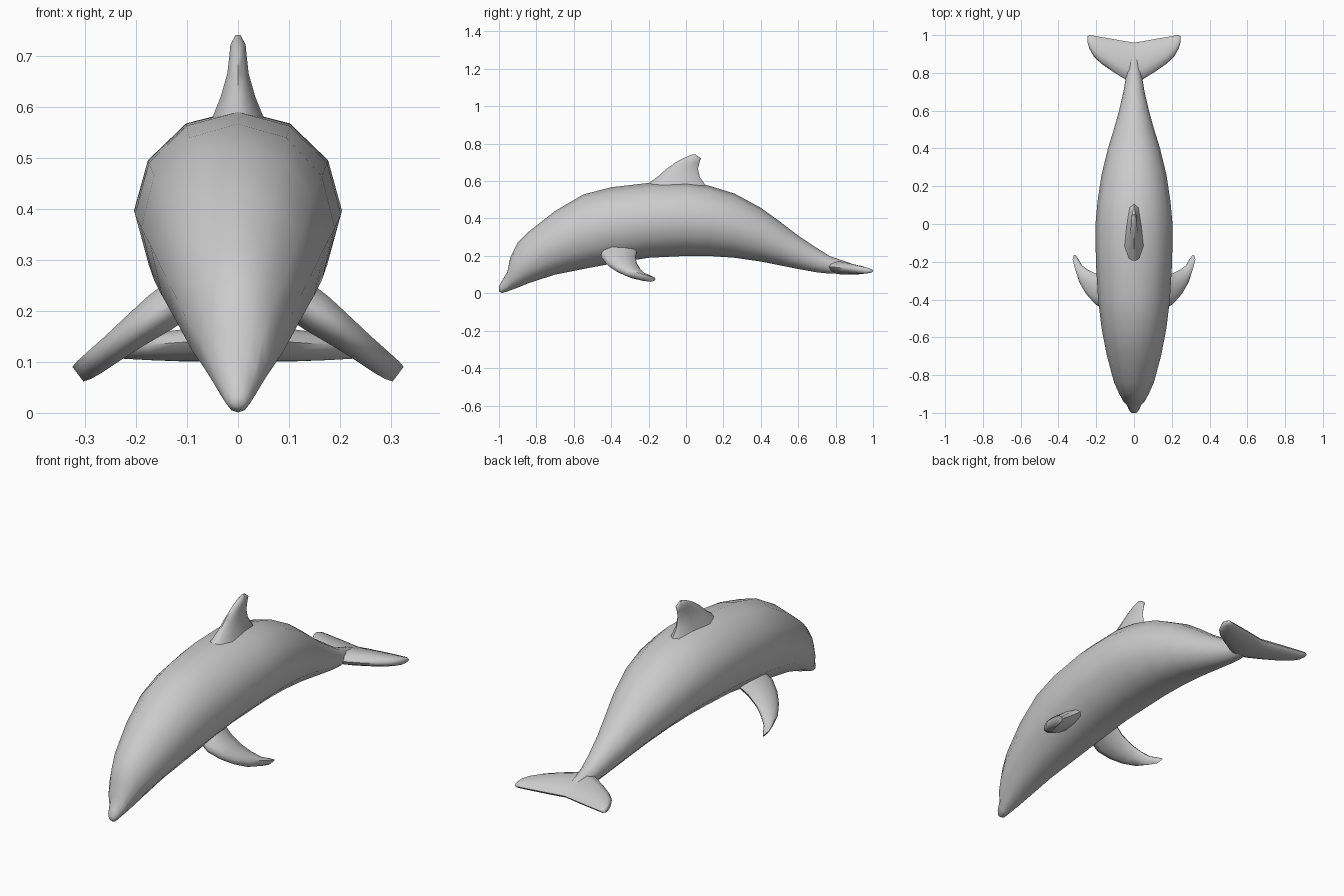
import bpy, bmesh, math
from mathutils import Vector

if "Cube" in bpy.data.objects:
    bpy.data.objects.remove(bpy.data.objects["Cube"])


def loft(name, rings, mirror=False):
    """Skin a list of equal-length point rings and cap both ends."""
    bm = bmesh.new()
    loops = [[bm.verts.new(p) for p in ring] for ring in rings]
    n = len(loops[0])
    for a, b in zip(loops, loops[1:]):
        for i in range(n):
            j = (i + 1) % n
            bm.faces.new((a[i], a[j], b[j], b[i]))
    bm.faces.new(loops[0][::-1])
    bm.faces.new(loops[-1])
    bmesh.ops.recalc_face_normals(bm, faces=bm.faces)
    mesh = bpy.data.meshes.new(name)
    bm.to_mesh(mesh)
    bm.free()
    ob = bpy.data.objects.new(name, mesh)
    bpy.context.collection.objects.link(ob)
    bpy.context.view_layer.objects.active = ob
    ob.select_set(True)
    bpy.ops.object.shade_smooth_by_angle(angle=math.radians(65))
    ob.select_set(False)
    if mirror:
        ob.modifiers.new("Mirror", 'MIRROR')
    return ob


# Fin cross-section: (chord fraction, thickness fraction)
FOIL = [(0, 0), (.08, .55), (.3, 1), (.65, .8), (.93, .45),
        (1, 0), (.93, -.45), (.65, -.8), (.3, -1), (.08, -.55)]


def foil(lead, trail, half, normal):
    lead, trail, normal = Vector(lead), Vector(trail), Vector(normal).normalized()
    return [lead.lerp(trail, u) + normal * half * t for u, t in FOIL]


# Body stations: y, top z, bottom z, half width
BODY = [(-1.0, .035, .012, .012), (-.985, .065, .001, .026), (-.955, .115, .010, .040),
        (-.94, .19, .016, .056), (-.90, .27, .030, .078), (-.84, .33, .055, .105),
        (-.70, .44, .100, .143), (-.55, .528, .130, .172), (-.40, .567, .158, .190),
        (-.20, .59, .190, .202), (0, .594, .200, .204), (.12, .576, .200, .193),
        (.26, .533, .190, .172), (.40, .457, .170, .138), (.50, .385, .150, .107),
        (.60, .308, .130, .079), (.70, .242, .112, .056), (.77, .198, .105, .044),
        (.86, .168, .108, .028), (.93, .140, .118, .010)]
SIDES = 12
rings = []
for y, top, bot, w in BODY:
    angles = [2 * math.pi * i / SIDES for i in range(SIDES)]
    rings.append([(w * math.cos(a), y, (top + bot) / 2 + (top - bot) / 2 * math.sin(a))
                  for a in angles])
loft("body", rings)

# Dorsal fin: z, leading y, trailing y, half thickness
DORSAL = [(.53, -.27, .15, .065), (.585, -.205, .10, .048), (.62, -.155, .074, .034),
          (.665, -.105, .064, .021), (.70, -.055, .072, .017),
          (.722, -.015, .079, .015), (.741, .03, .052, .005)]
loft("dorsal_fin", [foil((0, a, z), (0, b, z), t, (1, 0, 0)) for z, a, b, t in DORSAL])

# Flippers: x, z, leading y, trailing y, half thickness
FLIPPER = [(.10, .235, -.45, -.26, .042), (.155, .195, -.455, -.27, .040),
           (.205, .158, -.425, -.262, .033), (.245, .127, -.38, -.242, .028),
           (.28, .10, -.32, -.215, .025), (.302, .084, -.25, -.178, .022),
           (.314, .076, -.20, -.163, .018)]
loft("flippers", [foil((x, a, z), (x, b, z), t, (.6, 0, .8))
                  for x, z, a, b, t in FLIPPER], mirror=True)

# Tail flukes: x, leading y, trailing y, half thickness
FLUKE = [(0, .74, .96, .034), (.05, .768, .968, .034), (.11, .805, .979, .031),
         (.175, .85, .99, .026), (.215, .89, .997, .021), (.237, .93, 1.0, .017),
         (.247, .965, .993, .009)]
stations = [(-x, a, b, t) for x, a, b, t in FLUKE[:0:-1]] + FLUKE
loft("tail_flukes", [foil((x, a, .145 - .1 * (a - .74)), (x, b, .119), t, (0, 0, 1))
                     for x, a, b, t in stations])
